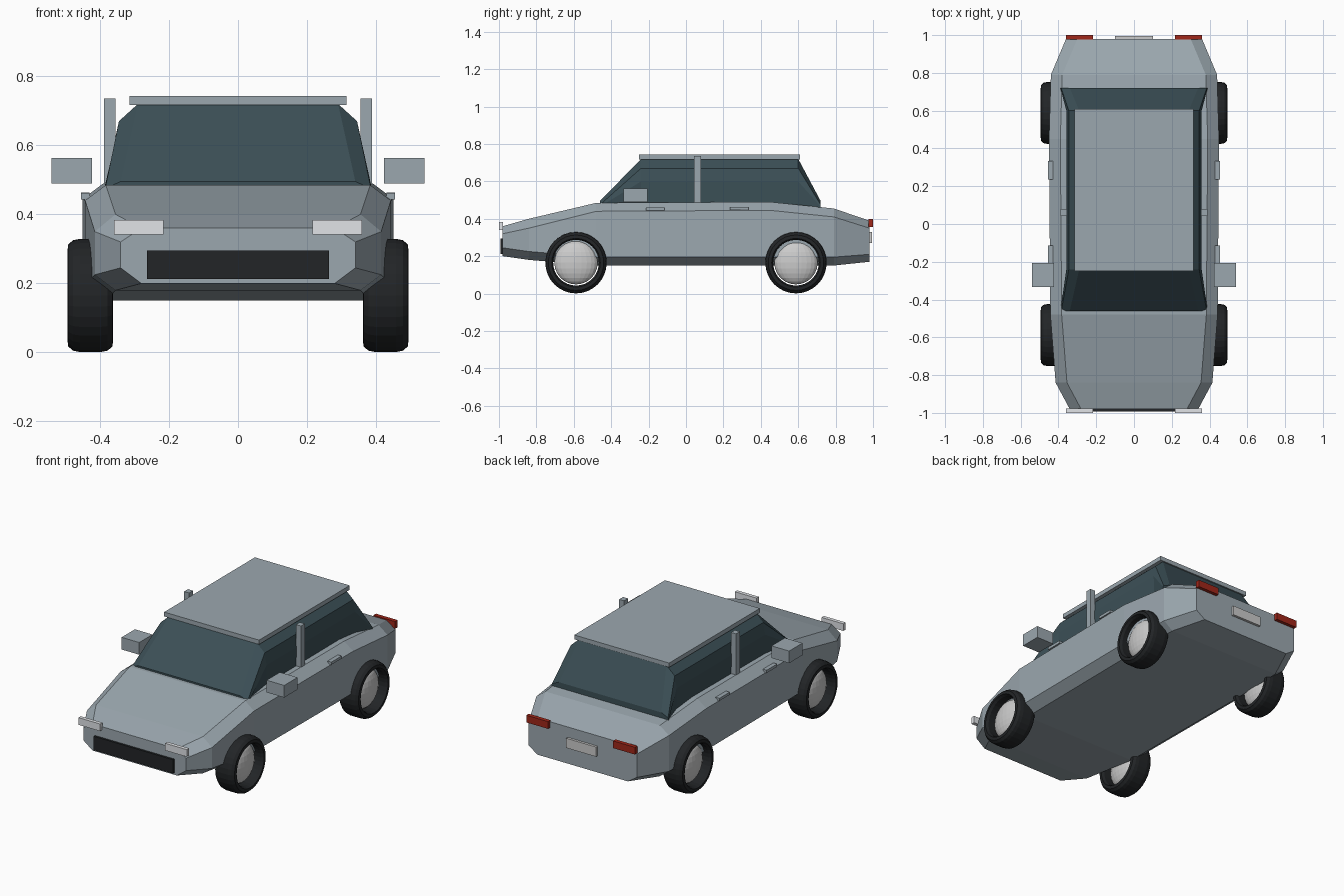
import bpy, bmesh, math

if "Cube" in bpy.data.objects:
    bpy.data.objects.remove(bpy.data.objects["Cube"])


def material(name, r, g, b):
    m = bpy.data.materials.new(name)
    m.diffuse_color = (r, g, b, 1)
    m.use_nodes = True
    m.node_tree.nodes["Principled BSDF"].inputs["Base Color"].default_value = m.diffuse_color
    return m


PAINT = material("paint", 0.33, 0.39, 0.43)
GLASS = material("glass", 0.045, 0.08, 0.095)
BLACK = material("black", 0.016, 0.018, 0.02)
LAMP = material("lamp", 0.75, 0.77, 0.8)
METAL = material("metal", 0.55, 0.55, 0.57)
RED = material("red", 0.35, 0.02, 0.01)


def finish(bm, name, mat):
    bmesh.ops.recalc_face_normals(bm, faces=bm.faces[:])
    me = bpy.data.meshes.new(name)
    bm.to_mesh(me)
    bm.free()
    ob = bpy.data.objects.new(name, me)
    bpy.context.collection.objects.link(ob)
    me.materials.append(mat)
    return ob


def loft(name, rings, mat, closed=False):
    """Skin a list of equal-length point rings, capped unless closed."""
    bm = bmesh.new()
    vs = [[bm.verts.new(p) for p in r] for r in rings]
    n = len(vs[0])
    pairs = list(zip(vs, vs[1:])) + ([(vs[-1], vs[0])] if closed else [])
    for a, b in pairs:
        for i in range(n):
            j = (i + 1) % n
            bm.faces.new((a[i], a[j], b[j], b[i]))
    if not closed:
        bm.faces.new(vs[0])
        bm.faces.new(vs[-1])
    return finish(bm, name, mat)


def mirrored(y, half):
    return [(x, y, z) for x, z in half] + [(-x, y, z) for x, z in reversed(half)]


def box(name, x, y, z, mat):
    bm = bmesh.new()
    bmesh.ops.create_cube(bm, size=1)
    for v in bm.verts:
        v.co = [r[0] + (c + 0.5) * (r[1] - r[0]) for c, r in zip(v.co, (x, y, z))]
    return finish(bm, name, mat)


def box_pair(name, x, y, z, mat):
    box(name + "_left", x, y, z, mat)
    box(name + "_right", (-x[1], -x[0]), y, z, mat)


# body: octagonal sections (y, half width, bottom, lower edge, upper edge, top)
sections = [
    (-0.98, 0.34, 0.20, 0.245, 0.32, 0.36),
    (-0.84, 0.415, 0.18, 0.225, 0.35, 0.40),
    (-0.48, 0.443, 0.15, 0.195, 0.44, 0.485),
    (0.45, 0.45, 0.15, 0.195, 0.445, 0.49),
    (0.79, 0.44, 0.15, 0.195, 0.41, 0.455),
    (0.98, 0.36, 0.17, 0.21, 0.35, 0.39),
]
loft("body", [mirrored(y, [(w - 0.06, a), (w, b), (w, c), (w - 0.06, d)])
              for y, w, a, b, c, d in sections], PAINT)

# glass cabin
low_end = [(0.385, 0.455), (0.39, 0.465), (0.385, 0.475), (0.34, 0.495)]
tall = [(0.355, 0.45), (0.358, 0.6), (0.345, 0.67), (0.29, 0.72)]
loft("cabin_glass", [mirrored(-0.46, low_end), mirrored(-0.24, tall),
                     mirrored(0.60, tall), mirrored(0.72, low_end)], GLASS)

# roof and trim
box("roof", (-0.315, 0.315), (-0.25, 0.61), (0.717, 0.743), PAINT)
box_pair("door_pillar", (0.355, 0.388), (0.043, 0.08), (0.46, 0.735), PAINT)
box_pair("side_mirror", (0.423, 0.54), (-0.333, -0.207), (0.49, 0.563), PAINT)
box_pair("front_door_handle", (0.43, 0.455), (-0.215, -0.115), (0.443, 0.46), PAINT)
box_pair("rear_door_handle", (0.43, 0.455), (0.235, 0.333), (0.447, 0.463), PAINT)

# front and rear details
box_pair("headlight", (0.216, 0.36), (-1.0, -0.978), (0.341, 0.384), LAMP)
box("grille", (-0.263, 0.263), (-0.993, -0.97), (0.212, 0.295), BLACK)
box_pair("tail_light", (0.216, 0.36), (0.976, 1.0), (0.355, 0.398), RED)
box("rear_plate", (-0.1, 0.1), (0.975, 0.995), (0.27, 0.328), METAL)

# wheels: rounded tyre ring around a flattened hub sphere
tyre = [(0.122, 0.05), (0.13, 0.066), (0.148, 0.064), (0.16, 0.05)]
tyre = tyre + [(0.164, 0.03), (0.164, -0.03)] + [(r, -x) for r, x in reversed(tyre)]
SEG = 32
for side, sx in (("left", 0.428), ("right", -0.428)):
    for end, cy in (("front", -0.588), ("rear", 0.588)):
        rings = []
        for k in range(SEG):
            a = math.tau * k / SEG
            rings.append([(sx + x, cy + r * math.cos(a), 0.165 + r * math.sin(a))
                          for r, x in tyre])
        loft(f"{end}_{side}_tyre", rings, BLACK, closed=True)
        bm = bmesh.new()
        bmesh.ops.create_uvsphere(bm, u_segments=24, v_segments=12, radius=0.116)
        for v in bm.verts:
            v.co = (sx + v.co.x * 0.42, cy + v.co.y, 0.165 + v.co.z)
        finish(bm, f"{end}_{side}_hub", METAL)
